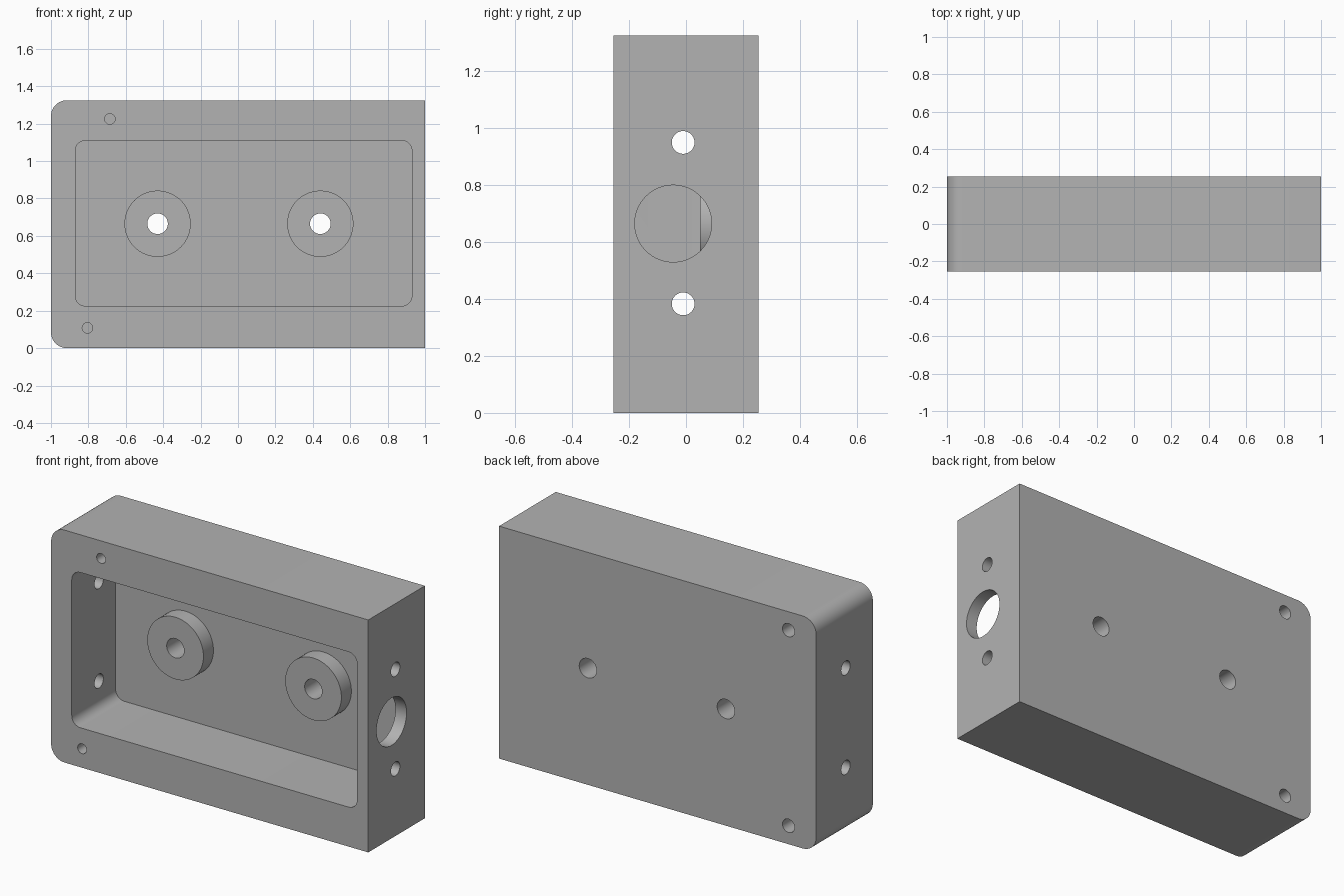
import bpy, bmesh
from math import cos, sin, pi, radians
from mathutils import Matrix, Vector

cube = bpy.data.objects.get("Cube")
if cube:
    bpy.data.objects.remove(cube)

# Plain grey material
grey = bpy.data.materials.new("plain_grey")
grey.use_nodes = True
colour = (0.45, 0.45, 0.45, 1)
grey.diffuse_color = colour
grey.node_tree.nodes["Principled BSDF"].inputs["Base Color"].default_value = colour

HALF_Y, HEIGHT, MID_Z = 0.255, 1.325, 0.665
FLOOR_Y, BOSS_Y = 0.14, 0.05
BOSS_XS = (-0.43, 0.44)


def add_object(name, bm):
    bmesh.ops.recalc_face_normals(bm, faces=bm.faces)
    mesh = bpy.data.meshes.new(name)
    bm.to_mesh(mesh)
    bm.free()
    mesh.materials.append(grey)
    obj = bpy.data.objects.new(name, mesh)
    bpy.context.collection.objects.link(obj)
    return obj


def rounded_slab(name, x0, x1, z0, z1, y0, y1, r_left, r_right, steps=10):
    """Rectangle in xz with rounded left and right corners, extruded along y."""
    corners = [(x0, z0, 1, 1, r_left, pi), (x1, z0, -1, 1, r_right, 1.5 * pi),
               (x1, z1, -1, -1, r_right, 0), (x0, z1, 1, -1, r_left, pi / 2)]
    bm = bmesh.new()
    ring = []
    for x, z, sx, sz, r, start in corners:
        for i in range(steps + 1 if r else 1):
            a = start + i / steps * pi / 2
            off = (r * (sx + cos(a)), r * (sz + sin(a))) if r else (0, 0)
            ring.append(bm.verts.new((x + off[0], y0, z + off[1])))
    face = bm.faces.new(ring)
    moved = bmesh.ops.extrude_face_region(bm, geom=[face])["geom"]
    bmesh.ops.translate(bm, vec=(0, y1 - y0, 0),
                        verts=[v for v in moved if isinstance(v, bmesh.types.BMVert)])
    # Extruding keeps the start face as the opposite cap only if it still exists
    if not face.is_valid:
        bm.faces.new(ring)
    return add_object(name, bm)


def rod(name, start, end, radius, sides=48):
    """Cylinder between two points."""
    start, end = Vector(start), Vector(end)
    axis = end - start
    turn = axis.to_track_quat("Z", "Y").to_matrix().to_4x4()
    bm = bmesh.new()
    bmesh.ops.create_cone(bm, cap_ends=True, segments=sides, radius1=radius,
                          radius2=radius, depth=axis.length,
                          matrix=Matrix.Translation((start + end) / 2) @ turn)
    return add_object(name, bm)


def combine(target, tool, operation):
    mod = target.modifiers.new(tool.name, "BOOLEAN")
    mod.operation, mod.solver, mod.object = operation, "EXACT", tool
    tool.hide_render = True
    bpy.context.view_layer.objects.active = target
    bpy.ops.object.modifier_apply(modifier=mod.name)
    bpy.data.objects.remove(tool)


# Block with two rounded corners on its right side
body = rounded_slab("enclosure_body", -1, 1, 0, HEIGHT, -HALF_Y, HALF_Y, 0.085, 0)

# Open pocket in the front
combine(body, rounded_slab("pocket_cutter", -0.87, 0.93, 0.225, 1.11,
                           -0.4, FLOOR_Y, 0.055, 0.055), "DIFFERENCE")

# Round bosses on the pocket floor, drilled through to the back
for x in BOSS_XS:
    combine(body, rod("boss", (x, BOSS_Y, MID_Z), (x, FLOOR_Y + 0.05, MID_Z), 0.177, 64), "UNION")
for x in BOSS_XS:
    combine(body, rod("boss_hole", (x, -0.1, MID_Z), (x, 0.4, MID_Z), 0.055), "DIFFERENCE")

# Large port in the left wall
combine(body, rod("port_hole", (0.85, -0.045, MID_Z), (1.1, -0.045, MID_Z), 0.135, 64), "DIFFERENCE")

# Pairs of small holes through both end walls
for z in (0.383, 0.95):
    combine(body, rod("wall_hole", (-1.1, -0.01, z), (1.1, -0.01, z), 0.04), "DIFFERENCE")

# Blind screw holes in the front rim and in the back
for x, z in ((-0.685, 1.225), (-0.805, 0.108)):
    combine(body, rod("rim_hole", (x, -0.4, z), (x, -0.05, z), 0.028, 32), "DIFFERENCE")
for z in (0.105, 1.22):
    combine(body, rod("back_hole", (-0.825, 0.4, z), (-0.825, 0.06, z), 0.038, 32), "DIFFERENCE")

# Smooth curved walls, sharp rims
bpy.ops.object.select_all(action="DESELECT")
body.select_set(True)
bpy.context.view_layer.objects.active = body
bpy.ops.object.shade_smooth_by_angle(angle=radians(30))
